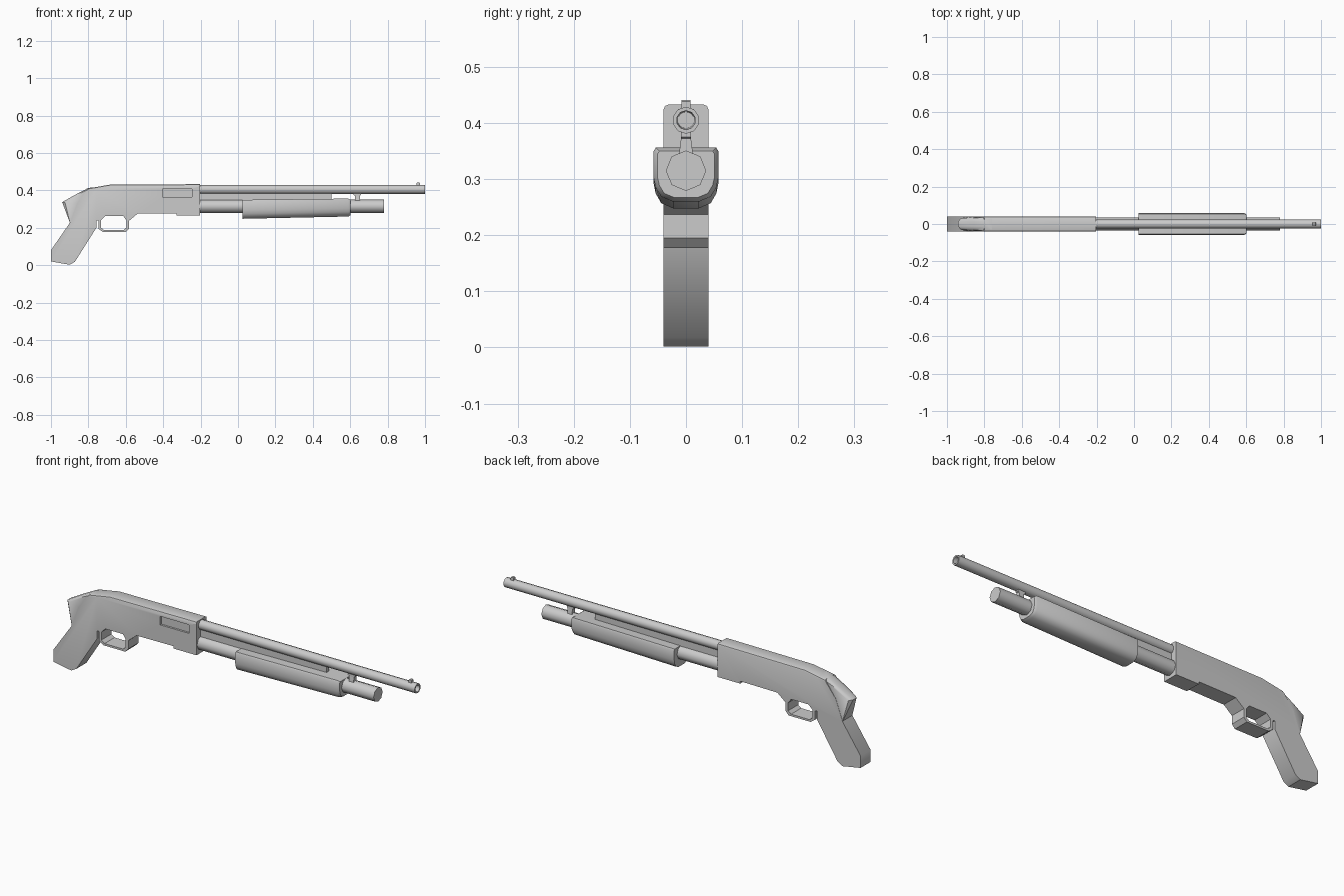
import bpy, bmesh, math

if "Cube" in bpy.data.objects:
    bpy.data.objects.remove(bpy.data.objects["Cube"])


def finish(name, bm, smooth=None):
    bmesh.ops.recalc_face_normals(bm, faces=bm.faces)
    me = bpy.data.meshes.new(name)
    bm.to_mesh(me)
    bm.free()
    ob = bpy.data.objects.new(name, me)
    bpy.context.collection.objects.link(ob)
    bpy.ops.object.select_all(action='DESELECT')
    ob.select_set(True)
    bpy.context.view_layer.objects.active = ob
    if smooth:
        bpy.ops.object.shade_smooth_by_angle(angle=math.radians(smooth))
    return ob


def prism(outline, half_width, y=0.0):
    """Side outline (x, z) extruded across y."""
    bm = bmesh.new()
    f = bm.faces.new([bm.verts.new((x, y - half_width, z)) for x, z in outline])
    ret = bmesh.ops.extrude_face_region(bm, geom=[f])
    verts = [v for v in ret['geom'] if isinstance(v, bmesh.types.BMVert)]
    bmesh.ops.translate(bm, verts=verts, vec=(0, 2 * half_width, 0))
    return bm


def loft(name, rings, smooth=50):
    """Skin a list of equal-length rings and cap both ends."""
    bm = bmesh.new()
    rows = [[bm.verts.new(p) for p in r] for r in rings]
    n = len(rows[0])
    for a, b in zip(rows, rows[1:]):
        for i in range(n):
            j = (i + 1) % n
            bm.faces.new((a[i], a[j], b[j], b[i]))
    bm.faces.new(rows[0])
    bm.faces.new(rows[-1])
    return finish(name, bm, smooth)


def circle(x, z, r, n):
    return [(x, r * math.sin(2 * math.pi * i / n), z + r * math.cos(2 * math.pi * i / n))
            for i in range(n)]


# Receiver and pistol grip in one slab, softened along the top
body_outline = [
    (-1.0, 0.02), (-0.90, 0.002), (-0.872, 0.018), (-0.757, 0.20), (-0.757, 0.24),
    (-0.733, 0.24), (-0.71, 0.262), (-0.613, 0.262), (-0.597, 0.24), (-0.583, 0.237),
    (-0.537, 0.275), (-0.33, 0.277), (-0.33, 0.265), (-0.203, 0.265), (-0.203, 0.433),
    (-0.687, 0.43), (-0.76, 0.417), (-0.80, 0.41), (-0.862, 0.33), (-0.90, 0.225), (-1.0, 0.08)]
bm = prism(body_outline, 0.04)
top = [e for e in bm.edges
       if all(v.co.z > 0.405 for v in e.verts) and e.verts[0].co.y == e.verts[1].co.y]
bmesh.ops.bevel(bm, geom=top, offset=0.009, segments=2, profile=0.5, affect='EDGES')
body = finish("receiver_and_grip", bm, 35)

# Ejection port recess, near side only
port = finish("port_cutter", prism([(-0.405, 0.364), (-0.245, 0.364),
                                    (-0.245, 0.407), (-0.405, 0.407)], 0.01, -0.04))
mod = body.modifiers.new("port", 'BOOLEAN')
mod.operation = 'DIFFERENCE'
mod.object = port
bpy.context.view_layer.objects.active = body
bpy.ops.object.modifier_apply(modifier="port")
bpy.data.objects.remove(port)

# Rounded hump behind the grip
bm = bmesh.new()
for x, y, z in [(-0.898, 0.039, 0.225), (-0.862, 0.039, 0.33), (-0.80, 0.036, 0.405),
                (-0.76, 0.03, 0.417), (-0.925, 0.03, 0.335), (-0.94, 0.014, 0.337),
                (-0.87, 0.03, 0.372), (-0.86, 0.014, 0.382), (-0.80, 0.015, 0.413)]:
    for s in (1, -1):
        bm.verts.new((x, s * y, z))
ret = bmesh.ops.convex_hull(bm, input=bm.verts)
loose = [v for v in bm.verts if not v.link_faces]
bmesh.ops.delete(bm, geom=loose, context='VERTS')
finish("grip_hump", bm, 40)

# Trigger guard loop
guard = [(-0.747, 0.242), (-0.747, 0.195), (-0.722, 0.177), (-0.60, 0.177), (-0.583, 0.195),
         (-0.583, 0.242), (-0.597, 0.242), (-0.597, 0.20), (-0.613, 0.187), (-0.715, 0.187),
         (-0.733, 0.20), (-0.733, 0.242)]
finish("trigger_guard", prism(guard, 0.04))

# Barrel with hollow muzzle, and the magazine tube below it
bz = 0.405
loft("barrel", [circle(-0.21, bz, 0.024, 10), circle(1.0, bz, 0.024, 10),
                circle(1.0, bz, 0.017, 10), circle(0.9, bz, 0.015, 10)])
loft("magazine_tube", [circle(-0.21, 0.315, 0.036, 8), circle(0.78, 0.315, 0.036, 8)])


# Pump fore-end: flat top, rounded belly
def pump_ring(x, w, z_top, z_low):
    h = z_top - z_low
    half = [(0.93, 1.0), (1.0, 0.93), (1.0, 0.45), (0.93, 0.26), (0.76, 0.09), (0.40, 0.0)]
    right = [(x, w * a, z_low + h * b) for a, b in half]
    return right + [(x, -y, z) for _, y, z in reversed(right)]


loft("pump_fore_end", [pump_ring(0.025, 0.058, 0.349, 0.248),
                       pump_ring(0.59, 0.058, 0.356, 0.26),
                       pump_ring(0.602, 0.051, 0.35, 0.267)], 40)

# Action bar, barrel bracket and front sight
finish("action_bar", prism([(-0.21, 0.345), (0.5, 0.345), (0.5, 0.383), (-0.21, 0.388)], 0.009))
bracket = []
for z, x0, x1, w in [(0.34, 0.626, 0.652, 0.013), (0.372, 0.626, 0.652, 0.009),
                     (0.375, 0.617, 0.657, 0.009), (0.39, 0.617, 0.657, 0.008)]:
    bracket.append([(x0, -w, z), (x1, -w, z), (x1, w, z), (x0, w, z)])
loft("barrel_bracket", bracket, None)
finish("front_sight", prism([(0.955, 0.42), (0.972, 0.42), (0.972, 0.438),
                             (0.969, 0.441), (0.958, 0.441), (0.955, 0.438)], 0.008))
